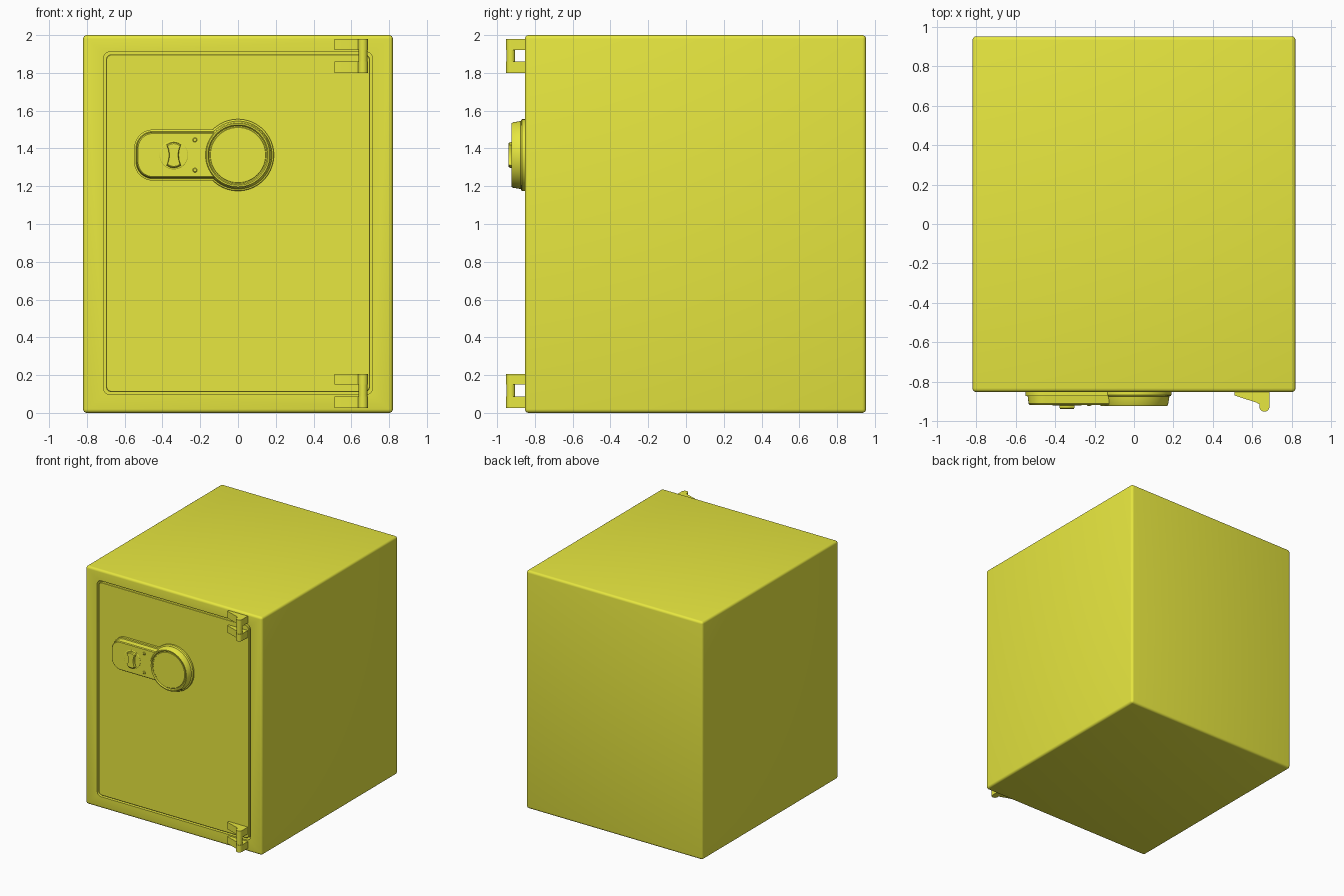
import bpy, bmesh
from math import sin, cos, pi, asin, sqrt, radians

if "Cube" in bpy.data.objects:
    bpy.data.objects.remove(bpy.data.objects["Cube"])

FRONT = -0.853          # y of the front face
CZ = 1.365              # height of the lock centre

mat = bpy.data.materials.new("yellow_paint")
mat.diffuse_color = (0.8, 0.8, 0.05, 1)
mat.use_nodes = True
mat.node_tree.nodes["Principled BSDF"].inputs["Base Color"].default_value = mat.diffuse_color


def finish(ob, angle=30):
    if not ob.data.materials:
        ob.data.materials.append(mat)
    bpy.ops.object.select_all(action='DESELECT')
    ob.select_set(True)
    bpy.context.view_layer.objects.active = ob
    bpy.ops.object.shade_smooth_by_angle(angle=radians(angle))
    return ob


def loft(name, rings):
    """Skin a stack of equal-length point rings and cap both ends."""
    bm = bmesh.new()
    vs = [[bm.verts.new(p) for p in ring] for ring in rings]
    n = len(vs[0])
    for a, b in zip(vs, vs[1:]):
        for i in range(n):
            j = (i + 1) % n
            bm.faces.new((a[i], a[j], b[j], b[i]))
    bm.faces.new(vs[0])
    bm.faces.new(vs[-1])
    bmesh.ops.recalc_face_normals(bm, faces=bm.faces)
    me = bpy.data.meshes.new(name)
    bm.to_mesh(me)
    bm.free()
    ob = bpy.data.objects.new(name, me)
    bpy.context.collection.objects.link(ob)
    return ob


def arc(cx, cy, r, a0, a1, n):
    return [(cx + r * cos(a0 + (a1 - a0) * i / n), cy + r * sin(a0 + (a1 - a0) * i / n))
            for i in range(n + 1)]


def at_y(pts, y):
    return [(x, y, z) for x, z in pts]


def circle(cx, cz, r, n):
    return arc(cx, cz, r, 0, 2 * pi, n)[:-1]


def turned(name, cx, cz, profile, n=64):
    return finish(loft(name, [at_y(circle(cx, cz, r, n), y) for r, y in profile]))


def rounded_rect(hw, z0, z1, r):
    pts = []
    for k, (x, z) in enumerate([(hw - r, z1 - r), (r - hw, z1 - r),
                                (r - hw, z0 + r), (hw - r, z0 + r)]):
        pts += arc(x, z, r, k * pi / 2, (k + 1) * pi / 2, 6)
    return pts


# Body: rounded box with a shallow opening for the door
bpy.ops.mesh.primitive_cube_add(size=1, location=(0, (FRONT + 0.953) / 2, 1))
body = bpy.context.object
body.name = "body"
body.scale = (1.64, 0.953 - FRONT, 2)
bpy.ops.object.transform_apply(location=True, scale=True)
bev = body.modifiers.new("rounded_edges", 'BEVEL')
bev.width, bev.segments = 0.02, 4
opening = rounded_rect(0.712, 0.097, 1.911, 0.035)
cutter = loft("door_opening_cutter", [at_y(opening, FRONT - 0.1), at_y(opening, FRONT + 0.05)])
cutter.hide_render = True
cut = body.modifiers.new("door_opening", 'BOOLEAN')
cut.object, cut.operation, cut.solver = cutter, 'DIFFERENCE', 'EXACT'
bpy.context.view_layer.objects.active = body
for m in ("rounded_edges", "door_opening"):
    bpy.ops.object.modifier_apply(modifier=m)
bpy.data.objects.remove(cutter)
finish(body)

# Door: flush slab leaving a thin gap
door = []
for inset, y in ((0.013, FRONT + 0.052), (0.013, FRONT + 0.003), (0.016, FRONT)):
    door.append(at_y(rounded_rect(0.712 - inset, 0.097 + inset, 1.911 - inset, 0.03), y))
finish(loft("door", door))


# Lock plate: rounded left end, right end hollowed to wrap the dial
def plate_outline(d):
    left, h, r, R = -0.55 + d, 0.135 - d, 0.1 - d, 0.165
    a = asin(h / R)
    pts = arc(left + r, h - r, r, pi / 2, pi, 10) + arc(left + r, r - h, r, pi, 1.5 * pi, 10)
    pts += arc(0, 0, R, pi + a, pi - a, 16)
    return [(x, z + CZ) for x, z in pts]


finish(loft("lock_plate", [at_y(plate_outline(d), y) for d, y in (
    (0, FRONT + 0.005), (0, -0.872), (0.01, -0.874), (0.015, -0.912), (0.021, -0.918))]))

# Round dial with a raised rim
turned("dial", 0, CZ, [(0.19, FRONT + 0.005), (0.19, -0.868), (0.186, -0.873), (0.18, -0.875),
                       (0.173, -0.917), (0.168, -0.924), (0.16, -0.924), (0.154, -0.915),
                       (0.148, -0.915), (0.146, -0.917)], 72)

# Turning knob: disc and waisted grip
KX = -0.34
turned("knob_disc", KX, CZ, [(0.076, -0.91), (0.076, -0.919), (0.073, -0.921)], 48)


def grip_outline(s):
    side = [(0.026 + 0.012 * t * t, 0.055 * t) for t in (-1, -.75, -.5, -.25, 0, .25, .5, .75, 1)]
    top = [(0.02, 0.065), (0, 0.069), (-0.02, 0.065)]
    pts = side + top + [(-x, -z) for x, z in side] + [(-x, -z) for x, z in top]
    return [(KX + x * s, CZ + z * s) for x, z in pts]


finish(loft("knob_grip", [at_y(grip_outline(s), y) for s, y in (
    (1, -0.918), (0.97, -0.935), (0.88, -0.94))]))

# Two small indicator buttons
for k, side in enumerate((1, -1)):
    turned(f"button_{k + 1}", -0.228, CZ + 0.08 * side,
           [(0.012, -0.91), (0.012, -0.92), (0.008, -0.923)], 16)

# Hinges: two wedge arms with a knuckle, joined by a pin
KNX, KNY, KNR = 0.662, -0.927, 0.026
arm = [(0.51, FRONT + 0.005), (0.51, -0.87), (0.625, -0.908), (KNX - KNR, -0.915)]
arm += arc(KNX, KNY, KNR, pi, 2 * pi, 12) + [(KNX + KNR, FRONT + 0.005)]
pin = circle(KNX, KNY, KNR - 0.003, 24)


def upright(name, pts, z0, z1):
    finish(loft(name, [[(x, y, z) for x, y in pts] for z in (z0, z1)]))


for label, z in (("top", 1.80), ("bottom", 0.027)):
    upright(label + "_hinge_lower_arm", arm, z, z + 0.059)
    upright(label + "_hinge_upper_arm", arm, z + 0.122, z + 0.18)
    upright(label + "_hinge_pin", pin, z + 0.055, z + 0.125)
